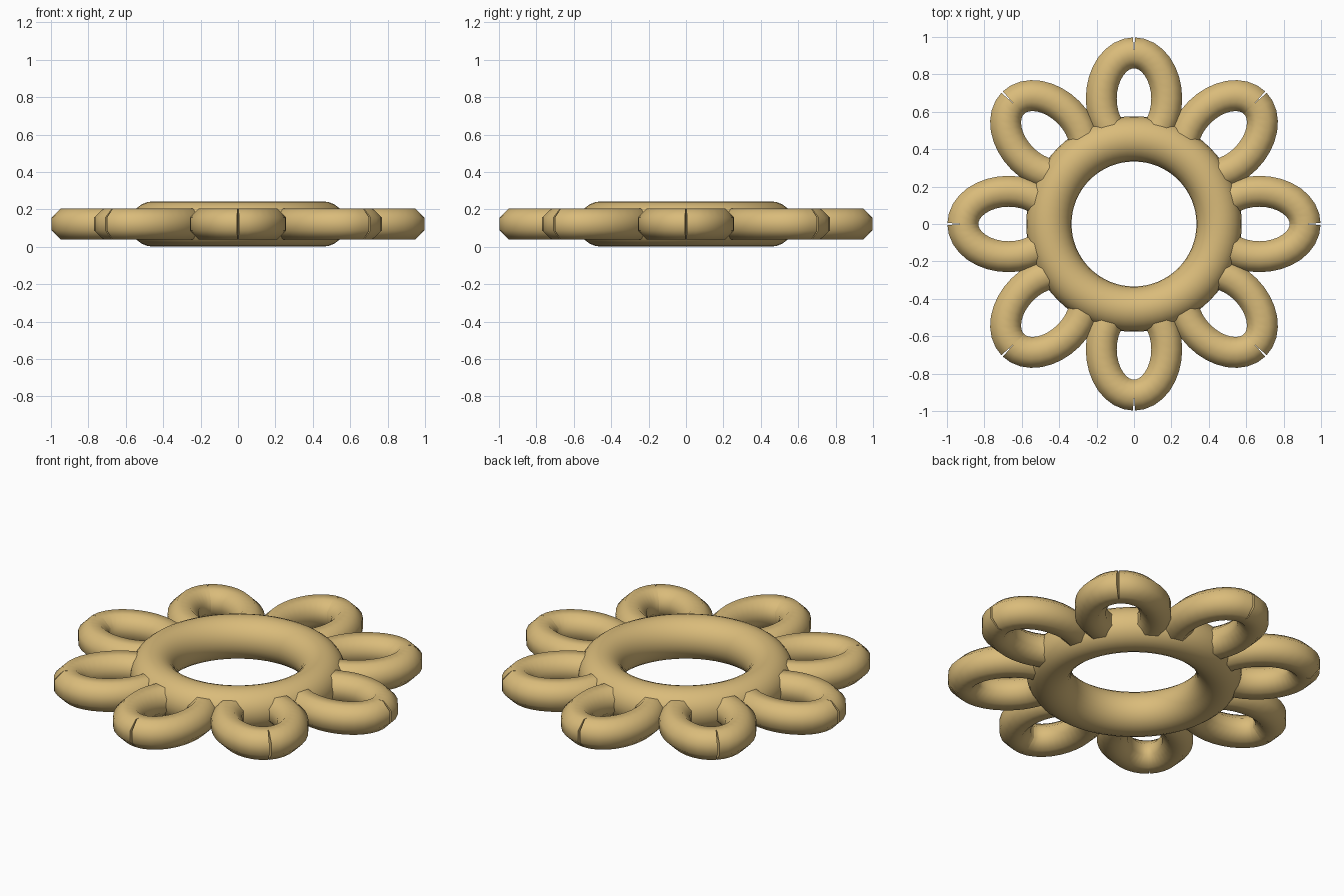
import bpy, bmesh, math
from math import cos, sin, pi
from mathutils import Vector

cube = bpy.data.objects.get("Cube")
if cube:
    bpy.data.objects.remove(cube, do_unlink=True)

MID_Z = 0.122
PETALS = 8

tan = bpy.data.materials.new("warm_tan")
tan.use_nodes = True
tan.diffuse_color = (0.70, 0.50, 0.195, 1)
tan.node_tree.nodes["Principled BSDF"].inputs["Base Color"].default_value = tan.diffuse_color


def smooth(obj):
    bpy.ops.object.select_all(action='DESELECT')
    obj.select_set(True)
    bpy.context.view_layer.objects.active = obj
    bpy.ops.object.shade_smooth_by_angle(angle=math.radians(60))


def petal_mesh(centre=0.67, long=0.245, wide=0.175, tube=0.0895,
               steps=32, sides=8, tilt=0.07):
    """Octagonal tube swept round an ellipse, with a narrow V slit at the tip."""
    bm = bmesh.new()
    rings = []
    for i in range(steps + 1):
        t = 2 * pi * i / steps
        facing = math.atan2(long * sin(t), wide * cos(t))
        facing += tilt if i == 0 else -tilt if i == steps else 0
        out = Vector((cos(facing), sin(facing), 0))
        middle = Vector((centre + long * cos(t), wide * sin(t), 0))
        ring = []
        for k in range(sides):
            a = 2 * pi * (k + 0.5) / sides
            ring.append(bm.verts.new(middle + out * tube * cos(a)
                                     + Vector((0, 0, tube * sin(a)))))
        rings.append(ring)
    for r, s in zip(rings, rings[1:]):
        for k in range(sides):
            n = (k + 1) % sides
            bm.faces.new((r[k], s[k], s[n], r[n]))
    # end caps inside the slit
    bm.faces.new(rings[0])
    bm.faces.new(rings[-1][::-1])
    bmesh.ops.recalc_face_normals(bm, faces=bm.faces[:])
    mesh = bpy.data.meshes.new("petal_loop")
    bm.to_mesh(mesh)
    bm.free()
    mesh.materials.append(tan)
    return mesh


# Central ring
bpy.ops.mesh.primitive_torus_add(major_radius=0.455, minor_radius=0.121,
                                 major_segments=64, minor_segments=24,
                                 location=(0, 0, MID_Z))
centre_ring = bpy.context.object
centre_ring.name = "centre_ring"
centre_ring.data.materials.append(tan)
smooth(centre_ring)

# Petal loops around the ring
mesh = petal_mesh()
for i in range(PETALS):
    petal = bpy.data.objects.new(f"petal_loop_{i + 1}", mesh)
    bpy.context.collection.objects.link(petal)
    petal.location.z = MID_Z
    petal.rotation_euler.z = 2 * pi * i / PETALS
    if i == 0:
        smooth(petal)
